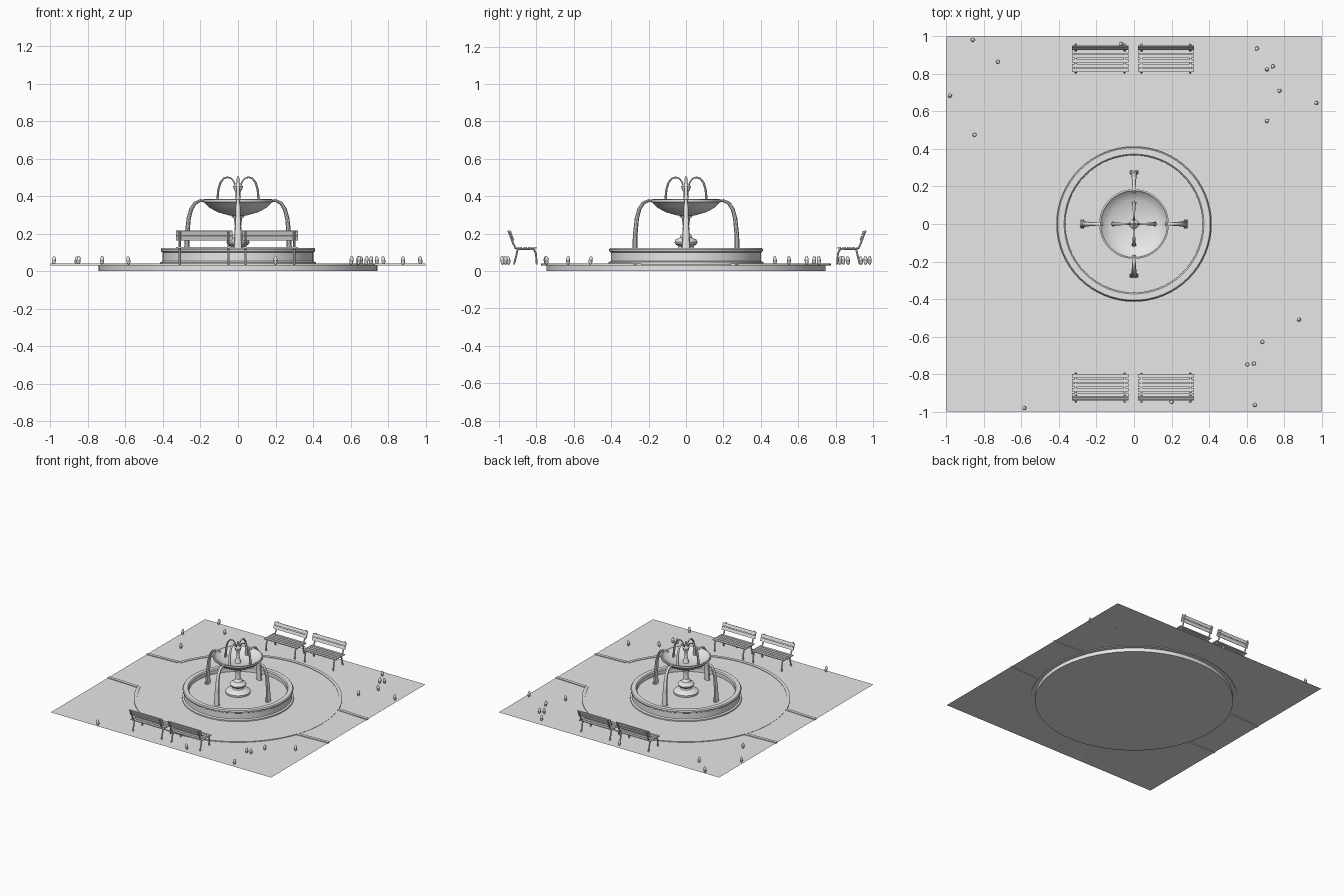
import bpy, bmesh, math, random
from mathutils import Matrix, Vector

cube = bpy.data.objects.get("Cube")
if cube:
    bpy.data.objects.remove(cube)

random.seed(4)
GROUND = 0.035
stone = bpy.data.materials.new("light_grey")
stone.use_nodes = True
stone.diffuse_color = (0.8, 0.8, 0.8, 1)
stone.node_tree.nodes["Principled BSDF"].inputs["Base Color"].default_value = (0.8, 0.8, 0.8, 1)


def make(name, bm, smooth=True):
    """Turn a bmesh into an object with the stone colour."""
    if smooth:
        bmesh.ops.recalc_face_normals(bm, faces=bm.faces)
    mesh = bpy.data.meshes.new(name)
    bm.to_mesh(mesh)
    bm.free()
    mesh.materials.append(stone)
    obj = bpy.data.objects.new(name, mesh)
    bpy.context.collection.objects.link(obj)
    if smooth:
        bpy.ops.object.select_all(action="DESELECT")
        obj.select_set(True)
        bpy.context.view_layer.objects.active = obj
        bpy.ops.object.shade_smooth_by_angle(angle=math.radians(35))
    return obj


def copy(obj, name, angle=0, location=(0, 0, 0)):
    twin = bpy.data.objects.new(name, obj.data)
    twin.rotation_euler.z = angle
    twin.location = location
    bpy.context.collection.objects.link(twin)
    return twin


def lathe(name, profile, sides=48):
    """Spin an (r, z) profile around the z axis."""
    bm = bmesh.new()
    verts = [bm.verts.new((r, 0, z)) for r, z in profile]
    edges = [bm.edges.new(pair) for pair in zip(verts, verts[1:])]
    bmesh.ops.spin(bm, geom=verts + edges, cent=(0, 0, 0), axis=(0, 0, 1),
                   angle=math.tau, steps=sides, use_merge=False)
    bmesh.ops.remove_doubles(bm, verts=bm.verts, dist=0.0002)
    return make(name, bm)


def sweep(bm, path, x=0, sides=10):
    """Tube along a (y, z, half width, half thickness) path in the yz plane."""
    rings = []
    for i, (y, z, w, t) in enumerate(path):
        a, b = path[max(i - 1, 0)], path[min(i + 1, len(path) - 1)]
        along = Vector((0, b[0] - a[0], b[1] - a[1])).normalized()
        normal = along.cross(Vector((1, 0, 0)))
        ring = []
        for k in range(sides):
            angle = math.tau * k / sides
            p = Vector((x + w * math.cos(angle), y, z)) + normal * t * math.sin(angle)
            ring.append(bm.verts.new(p))
        rings.append(ring)
    for low, high in zip(rings, rings[1:]):
        for k in range(sides):
            n = (k + 1) % sides
            bm.faces.new((low[k], low[n], high[n], high[k]))
    bm.faces.new(rings[0])
    bm.faces.new(rings[-1][::-1])


def box(bm, centre, size, tilt=0, turn=0):
    matrix = (Matrix.Translation(centre) @ Matrix.Rotation(turn, 4, "Z")
              @ Matrix.Rotation(tilt, 4, "X") @ Matrix.Diagonal((*size, 1)))
    bmesh.ops.create_cube(bm, size=1, matrix=matrix)


# Thin square ground sheet
bm = bmesh.new()
bmesh.ops.create_grid(bm, x_segments=1, y_segments=1, size=1,
                      matrix=Matrix.Translation((0, 0, GROUND)))
make("ground", bm, smooth=False)

# Round plaza with its foundation below the ground
lathe("plaza", [(0, 0), (0.745, 0), (0.745, 0.03), (0.77, 0.03),
                (0.77, 0.037), (0, 0.037)], 64)

# Kerbs around the plaza, open at both paths
for side, label in ((1, "back"), (-1, "front")):
    bm = bmesh.new()
    gap, steps = 0.35, 32
    previous = None
    for i in range(steps + 1):
        a = gap + (math.pi - 2 * gap) * i / steps
        section = [bm.verts.new((r * math.cos(a), side * r * math.sin(a), z))
                   for r, z in ((0.75, 0.03), (0.775, 0.03), (0.775, 0.041), (0.75, 0.041))]
        if previous:
            for k in range(4):
                n = (k + 1) % 4
                bm.faces.new((previous[k], previous[n], section[n], section[k]))
        previous = section
    for end in (1, -1):
        box(bm, (end * 0.864, side * 0.258, 0.0355), (0.272, 0.025, 0.011),
            turn=-end * side * 0.05)
    make(label + "_kerb", bm)

# Basin wall with foot, lip and inner floor
lathe("basin", [(0, 0.037), (0.415, 0.037), (0.415, 0.047), (0.402, 0.053),
                (0.402, 0.1), (0.41, 0.105), (0.412, 0.116), (0.406, 0.124),
                (0.373, 0.124), (0.366, 0.116), (0.366, 0.085), (0, 0.085)], 64)

# Turned pedestal carrying the bowl
lathe("pedestal", [(0, 0.08), (0.092, 0.08), (0.094, 0.1), (0.075, 0.112),
                   (0.045, 0.122), (0.04, 0.132), (0.058, 0.144), (0.062, 0.156),
                   (0.055, 0.168), (0.034, 0.178), (0.03, 0.19), (0.02, 0.2),
                   (0.017, 0.24), (0.022, 0.28), (0.04, 0.3), (0, 0.305)], 32)

# Shallow upper bowl
lathe("bowl", [(0, 0.295), (0.05, 0.298), (0.11, 0.315), (0.155, 0.34),
               (0.175, 0.362), (0.185, 0.368), (0.186, 0.382), (0.178, 0.384),
               (0.17, 0.372), (0.13, 0.352), (0.07, 0.336), (0, 0.332)])

# Spout with a small cup on top
lathe("spout", [(0, 0.325), (0.026, 0.33), (0.018, 0.35), (0.012, 0.38),
                (0.013, 0.42), (0.022, 0.435), (0.026, 0.452), (0.02, 0.462),
                (0.009, 0.468), (0.006, 0.5), (0, 0.503)], 20)

# Four falling streams from the bowl and four arcs from the spout
big = [(0.165, 0.374, 0.008, 0.005), (0.2, 0.377, 0.009, 0.008),
       (0.23, 0.362, 0.011, 0.01), (0.25, 0.33, 0.013, 0.011),
       (0.263, 0.28, 0.015, 0.012), (0.271, 0.2, 0.019, 0.013),
       (0.275, 0.083, 0.026, 0.015)]
small = [(0.012, 0.45, 0.004, 0.004), (0.022, 0.478, 0.004, 0.004),
         (0.037, 0.496, 0.005, 0.004), (0.056, 0.501, 0.006, 0.005),
         (0.077, 0.494, 0.007, 0.005), (0.094, 0.472, 0.008, 0.006),
         (0.105, 0.435, 0.01, 0.006), (0.113, 0.345, 0.014, 0.007)]
for name, path in (("falling_stream", big), ("spout_arc", small)):
    bm = bmesh.new()
    sweep(bm, path)
    stream = make(name + "_back", bm)
    for k, label in ((1, "right"), (2, "front"), (3, "left")):
        copy(stream, name + "_" + label, k * math.pi / 2)

# Bench: two bent side frames, seat slats and back slats
bm = bmesh.new()
rod = (0.006, 0.005)
for x in (-0.13, 0.13):
    sweep(bm, [(y, z, *rod) for y, z in (
        (-0.072, GROUND), (-0.068, 0.09), (-0.06, 0.113), (-0.045, 0.119),
        (0.025, 0.117), (0.042, 0.123), (0.053, 0.145), (0.08, 0.216))], x, 8)
    sweep(bm, [(y, z, *rod) for y, z in (
        (0.03, 0.118), (0.038, 0.08), (0.05, GROUND))], x, 8)
for i in range(5):
    box(bm, (0, -0.06 + i * 0.025, 0.125), (0.3, 0.019, 0.007))
for i in range(2):
    box(bm, (0, 0.055 + i * 0.01, 0.176 + i * 0.027), (0.3, 0.007, 0.025), tilt=-0.34)
bench = make("bench_back_left", bm)
bench.location = (0.17, 0.88, 0)
copy(bench, "bench_back_right", 0, (-0.18, 0.88, 0))
copy(bench, "bench_front_left", math.pi, (0.17, -0.87, 0))
copy(bench, "bench_front_right", math.pi, (-0.18, -0.87, 0))

# Small upright pods scattered over the ground
spots = [(-.86, .982), (-.725, .865), (-.982, .685), (-.85, .475), (.655, .935),
         (.71, .825), (.74, .84), (.775, .71), (.972, .645), (.71, .55),
         (.88, -.51), (.685, -.63), (.605, -.75), (.64, -.745), (.645, -.965),
         (.2, -.95), (-.585, -.982), (-.07, .96)]
bm = bmesh.new()
for x, y in spots:
    matrix = (Matrix.Translation((x, y, 0.057))
              @ Matrix.Rotation(random.uniform(0, math.tau), 4, "Z")
              @ Matrix.Rotation(0.12, 4, "X") @ Matrix.Diagonal((0.011, 0.011, 0.024, 1)))
    bmesh.ops.create_uvsphere(bm, u_segments=10, v_segments=8, radius=1, matrix=matrix)
make("scattered_pods", bm)
